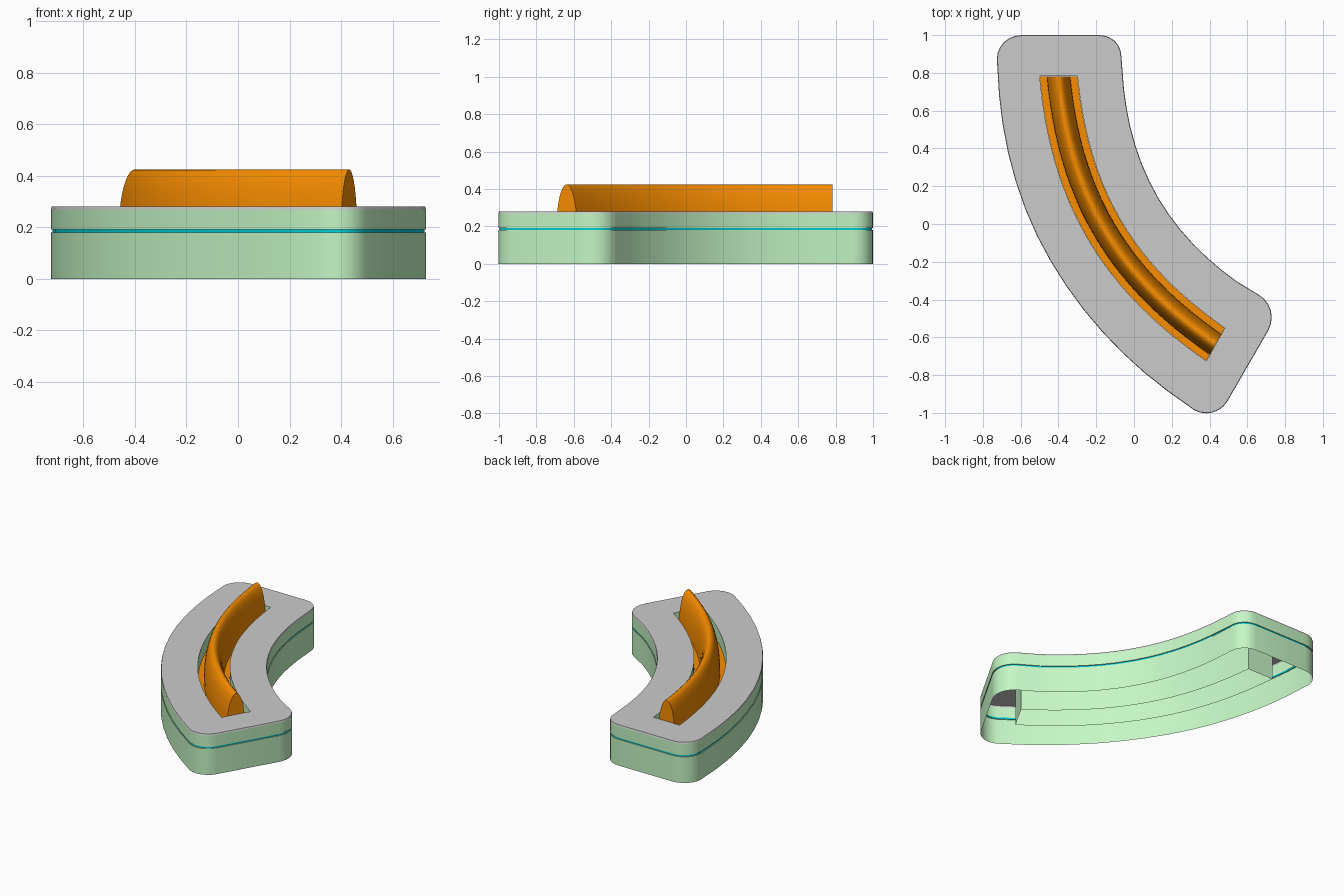
import bpy, bmesh
from math import sin, cos, pi, radians

if "Cube" in bpy.data.objects:
    bpy.data.objects.remove(bpy.data.objects["Cube"])

CX, CY = 1.23, 0.783          # centre of the bend
SWEEP, EXT = radians(60.7), 0.224
MID = 1.608                   # radius of the slot centre line at mid bend


def material(name, rgb):
    m = bpy.data.materials.new(name)
    m.diffuse_color = (*rgb, 1)
    m.use_nodes = True
    m.node_tree.nodes["Principled BSDF"].inputs["Base Color"].default_value = m.diffuse_color
    return m


GREEN = material("pale_green", (0.56, 0.93, 0.56))
ORANGE = material("orange", (0.95, 0.27, 0.0))
CYAN = material("cyan", (0.0, 0.62, 0.68))


def polar(r, a, ext=0.0):
    """Point at radius r and angle a, pushed ext along the tangent."""
    return (CX - r * cos(a) + ext * sin(a), CY - r * sin(a) - ext * cos(a))


def flare(a, start, end, p=4):
    """The bend opens out slightly towards both ends."""
    u = 2 * a / SWEEP - 1
    return start * u ** 4 if u < 0 else end * u ** p


def corner(r, a, sign, side, rad, n=6):
    """Rounded corner past one end, from the side wall to the end wall."""
    pts = []
    for i in range(n + 1):
        t = pi / 2 * i / n
        pts.append(polar(r - side * rad * (1 - cos(t)), a,
                         sign * (EXT - rad + rad * sin(t))))
    return pts


def arc(r, a0, a1, n, start=0.022, end=0.022, p=4):
    angles = [a0 + (a1 - a0) * i / n for i in range(n + 1)]
    return [polar(r + flare(a, start, end, p), a) for a in angles]


def outline():
    a0, a1 = radians(3), SWEEP - radians(3)
    pts = arc(1.938, a0, a1, 12, 0.014, 0.042, 2)
    pts += corner(1.987, radians(60), 1, 1, 0.13)
    pts += corner(1.287, radians(60), 1, -1, 0.14)[::-1]
    pts += arc(1.276, a1, a0, 12, 0.014, 0.014)
    pts += corner(1.297, 0, -1, -1, 0.115)
    pts += corner(1.956, 0, -1, 1, 0.13)[::-1]
    # scale the top end so it closes exactly at y = 1
    return [(x, CY + (y - CY) * 0.217 / EXT if y > CY else y) for x, y in pts]


def inset(pts, d):
    """Move a counter-clockwise loop inwards by d."""
    out = []
    for i, p in enumerate(pts):
        a, b = pts[i - 1], pts[(i + 1) % len(pts)]
        dx, dy = b[0] - a[0], b[1] - a[1]
        k = d / (dx * dx + dy * dy) ** 0.5
        out.append((p[0] - dy * k, p[1] + dx * k))
    return out


def ring(bm, pts, z):
    return [bm.verts.new((x, y, z)) for x, y in pts]


def walls(bm, lo, hi):
    for i in range(len(lo)):
        j = (i + 1) % len(lo)
        bm.faces.new((lo[i], lo[j], hi[j], hi[i]))


def finish(bm, name, mat=None):
    me = bpy.data.meshes.new(name)
    bm.to_mesh(me)
    bm.free()
    ob = bpy.data.objects.new(name, me)
    bpy.context.collection.objects.link(ob)
    if mat:
        me.materials.append(mat)
    bpy.ops.object.select_all(action='DESELECT')
    ob.select_set(True)
    bpy.context.view_layer.objects.active = ob
    bpy.ops.object.shade_smooth_by_angle(angle=radians(35))
    return ob


def band(name, levels, mat):
    """Open wall around the outline; levels are (inset, z)."""
    bm = bmesh.new()
    rings = [ring(bm, inset(OUT, d), z) for d, z in levels]
    for lo, hi in zip(rings, rings[1:]):
        walls(bm, lo, hi)
    return finish(bm, name, mat)


OUT = outline()
SLOT = arc(MID + 0.1, 0, SWEEP, 16) + arc(MID - 0.1, SWEEP, 0, 16)

# Outer shell, open underneath, with an inset seam
band("lower_shell", [(0, 0), (0, 0.18), (0.006, 0.18)], GREEN)
band("seam_strip", [(0.006, 0.18), (0.006, 0.192)], CYAN)
band("upper_shell", [(0.006, 0.192), (0, 0.192), (0, 0.27)], GREEN)

# Grey lid with a slot cut through it
bm = bmesh.new()
base = ring(bm, OUT, 0.27)
top = ring(bm, inset(OUT, 0.003), 0.28)
walls(bm, base, top)
slot = ring(bm, SLOT, 0.28)
for i in range(len(slot)):
    bm.edges.new((slot[i - 1], slot[i]))
rim = [bm.edges.get((l[i - 1], l[i])) for l in (top, slot) for i in range(len(l))]
bmesh.ops.triangle_fill(bm, use_beauty=True, use_dissolve=False,
                        edges=rim, normal=(0, 0, 1))
finish(bm, "lid")

# Slot walls running down to the open underside
bm = bmesh.new()
walls(bm, ring(bm, SLOT, 0.28), ring(bm, SLOT, 0))
finish(bm, "slot_walls", GREEN)

# Domed rail with flat flanges, swept along the bend
W, H, Z0 = 0.0625, 0.235, 0.19
profile = [(-0.099, Z0 - 0.01), (-0.099, Z0)]
profile += [(-W * cos(pi * i / 20), Z0 + H * sin(pi * i / 20)) for i in range(21)]
profile += [(0.099, Z0), (0.099, Z0 - 0.01)]
bm = bmesh.new()
sections = []
for i in range(25):
    a = 0.0006 + (SWEEP - 0.0012) * i / 24
    r = MID + flare(a, 0.022, 0.022)
    sections.append([bm.verts.new((*polar(r + u, a), z)) for u, z in profile])
for s0, s1 in zip(sections, sections[1:]):
    walls(bm, s0, s1)
bm.faces.new(sections[0])
bm.faces.new(sections[-1])
bmesh.ops.recalc_face_normals(bm, faces=bm.faces)
finish(bm, "domed_rail", ORANGE)
